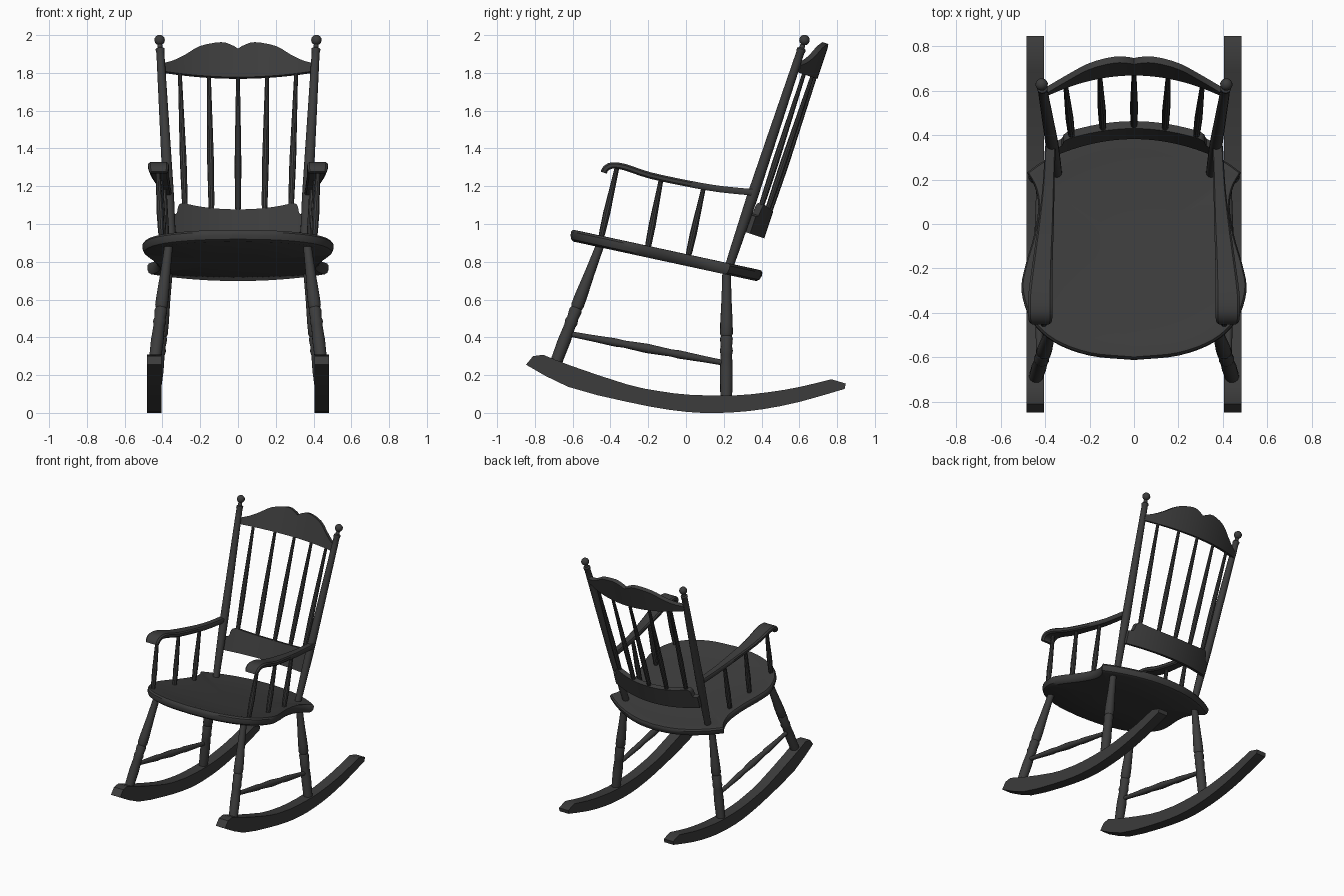
import bpy, bmesh, math
from mathutils import Vector

cube = bpy.data.objects.get("Cube")
if cube:
    bpy.data.objects.remove(cube, do_unlink=True)

paint = bpy.data.materials.new("dark_charcoal")
paint.use_nodes = True
COLOUR = (0.045, 0.045, 0.045, 1)
paint.diffuse_color = COLOUR
bsdf = paint.node_tree.nodes["Principled BSDF"]
bsdf.inputs["Base Color"].default_value = COLOUR
bsdf.inputs["Roughness"].default_value = 0.6
parts = []


def loft(name, rings):
    """Skin a list of equal closed rings and cap both ends."""
    bm = bmesh.new()
    loops = [[bm.verts.new(p) for p in ring] for ring in rings]
    n = len(loops[0])
    for a, b in zip(loops, loops[1:]):
        for i in range(n):
            j = (i + 1) % n
            bm.faces.new((a[i], a[j], b[j], b[i]))
    bm.faces.new(loops[0])
    bm.faces.new(loops[-1])
    bmesh.ops.recalc_face_normals(bm, faces=bm.faces)
    mesh = bpy.data.meshes.new(name)
    bm.to_mesh(mesh)
    bm.free()
    mesh.materials.append(paint)
    obj = bpy.data.objects.new(name, mesh)
    bpy.context.collection.objects.link(obj)
    parts.append(obj)
    return obj


def turned(name, start, end, profile, sides=14):
    """Lathe a (fraction, radius) profile along a line."""
    start, end = Vector(start), Vector(end)
    axis = end - start
    turn = axis.to_track_quat("Z", "Y")
    angles = [math.tau * i / sides for i in range(sides)]
    return loft(name, [[start + axis * t + turn @ Vector((r * math.cos(a), r * math.sin(a), 0))
                        for a in angles] for t, r in profile])


def spline(points, steps=4):
    """Catmull-Rom curve through the points."""
    pts = [Vector(p) for p in points]
    ext = [2 * pts[0] - pts[1]] + pts + [2 * pts[-1] - pts[-2]]
    out = []
    for a, b, c, d in zip(ext, ext[1:], ext[2:], ext[3:]):
        for s in range(steps):
            t = s / steps
            out.append((2 * b + (c - a) * t + (2 * a - 5 * b + 4 * c - d) * t * t
                        + (3 * b - a - 3 * c + d) * t ** 3) / 2)
    return out + [pts[-1]]


# Seat: saddle outline, tilted back, with rounded edge and shallow dish
sides_curve = spline([(0, -.605), (.2, -.585), (.36, -.525), (.46, -.43), (.505, -.3),
                      (.49, -.19), (.45, -.05), (.43, .08), (.445, .17), (.48, .235)])
back_curve = spline([(.48, .235), (.40, .29), (.27, .355), (.13, .395), (0, .407)])
half = sides_curve + back_curve[1:]
outline = half + [Vector((-p.x, p.y)) for p in reversed(half[1:-1])]
SLOPE = .216


def seat_ring(scale, depth):
    ring = []
    for p in outline:
        x, y = p.x * scale, (p.y + .1) * scale - .1
        ring.append((x, y - SLOPE * depth, .841 - SLOPE * y - depth))
    return ring


loft("seat", [seat_ring(s, d) for s, d in (
    (.3, .06), (.955, .06), (.985, .05), (1, .03), (1, .012), (.985, .001), (.95, 0),
    (.85, .006), (.65, .013), (.3, .016))])


# Backrest frame: x across, d backwards, h upwards along the lean
LEAN = math.radians(18.4)


def back(x, d, h):
    return Vector((x, .23 + h * math.sin(LEAN) + d * math.cos(LEAN),
                   .78 + h * math.cos(LEAN) - d * math.sin(LEAN)))


def bow(x, width, d_end, d_mid):
    return d_end + (d_mid - d_end) * (1 - (x / width) ** 2)


def curved_board(name, bottom, top, d_end, d_mid, thick):
    """Bowed board whose upper edge follows a half profile."""
    curve = spline(top, 3)
    width = curve[-1].x
    row = [(-p.x, p.y) for p in reversed(curve[1:])] + [(p.x, p.y) for p in curve]
    rings = []
    for x, h in row:
        d = bow(x, width, d_end, d_mid)
        rings.append([back(x, d, bottom), back(x, d + thick, bottom),
                      back(x, d + thick, h), back(x, d, h)])
    loft(name, rings)


curved_board("crest_rail", 1.085,
             [(0, 1.243), (.03, 1.262), (.09, 1.278), (.2, 1.25),
              (.28, 1.193), (.34, 1.155), (.405, 1.125)], -.005, .1, .03)
curved_board("lower_back_slat", .195,
             [(0, .345), (.12, .347), (.23, .355), (.29, .362), (.315, .345),
              (.325, .3), (.355, .29)], .015, .095, .035)

# Back spindles
for i in range(-2, 3):
    low, high = i * .14, i * .154
    turned(f"back_spindle_{i + 3}",
           back(low, bow(low, .355, .03, .112), .33),
           back(high, bow(high, .405, .01, .115), 1.1),
           [(0, .014), (.1, .016), (.35, .018), (.6, .015), (1, .010)], 10)

SPINDLE = [(0, .014), (.1, .017), (.35, .019), (.7, .015), (1, .012)]
LEG = [(0, .022), (.12, .024), (.25, .027), (.42, .033), (.5, .034), (.52, .029),
       (.54, .034), (.6, .030), (.63, .035), (.66, .030), (.78, .034), (1, .031)]

# Rocker side profile, lower edge then upper edge
rocker_low = spline([(-.847, .255), (-.624, .138), (-.31, .058), (-.085, .016), (.085, 0),
                     (.25, .003), (.41, .02), (.6, .058), (.84, .127)], 2)
rocker_high = spline([(-.757, .308), (-.61, .25), (-.31, .15), (-.14, .115), (.02, .096),
                      (.25, .092), (.44, .11), (.6, .137), (.77, .178)], 2)
rocker = rocker_low + [Vector((.846, .155))] + rocker_high[::-1] + [Vector((-.81, .3))]

# Armrest centre line: y, z, inner x, outer x
arm_path = [(-.435, 1.272, .372, .468), (-.425, 1.293, .368, .474), (-.39, 1.31, .366, .476),
            (-.32, 1.3, .366, .475), (-.19, 1.257, .366, .458), (.02, 1.212, .36, .428),
            (.18, 1.185, .357, .41), (.35, 1.168, .352, .40)]


def arm_rings(side):
    pts = spline([Vector(p) for p in arm_path], 3)
    rings = []
    for i, p in enumerate(pts):
        a, b = pts[max(i - 1, 0)], pts[min(i + 1, len(pts) - 1)]
        along = Vector((0, b.x - a.x, b.y - a.y)).normalized()
        up = Vector((0, -along.z, along.y))
        mid, wide = (p.z + p.w) / 2, (p.w - p.z) / 2
        section = [(1, .5), (.8, 1), (-.8, 1), (-1, .5), (-1, -.5), (-.8, -1), (.8, -1), (1, -.5)]
        rings.append([Vector((side * (mid + wide * u), p.x, p.y)) + up * (.017 * v)
                      for u, v in section])
    return rings


for side, word in ((1, "left"), (-1, "right")):
    def at(x, y, z):
        return Vector((side * x, y, z))

    loft(word + "_rocker", [[at(x, p.x, p.y) for p in rocker] for x in (.405, .483)])
    loft(word + "_armrest", arm_rings(side))

    # Back post with ball finial
    post = [(0, .022), (.1, .025), (.3, .029), (.36, .029), (.6, .026), (.9, .022),
            (.945, .021), (.95, .024), (.96, .024), (.965, .014), (.975, .014)]
    ball = [(.9985 - .0215 * math.cos(a), max(.002, .028 * math.sin(a)))
            for a in (math.pi * k / 8 for k in range(1, 9))]
    turned(word + "_back_post", back(side * .345, 0, -.03), back(side * .415, 0, 1.26),
           post + ball)

    # Spindles under the arm
    for name, low, high in (("front", (.405, -.45, .925), (.425, -.365, 1.3)),
                            ("middle", (.395, -.205, .86), (.41, -.13, 1.245)),
                            ("rear", (.38, .01, .82), (.39, .095, 1.2))):
        turned(f"{word}_{name}_arm_spindle", at(*low), at(*high), SPINDLE, 10)

    # Legs and side stretcher
    turned(word + "_front_leg", at(.365, -.45, .9), at(.445, -.70, .235), LEG)
    turned(word + "_rear_leg", at(.365, .215, .77), at(.445, .213, .07), LEG)
    turned(word + "_stretcher", at(.425, -.625, .42), at(.425, .215, .262),
           [(0, .014), (.15, .017), (.3, .022), (.35, .019), (.5, .025), (.65, .019),
            (.7, .022), (.85, .017), (1, .014)], 12)

# Smooth rounded surfaces, keep edges crisp
bpy.ops.object.select_all(action="DESELECT")
for obj in parts:
    obj.select_set(True)
bpy.context.view_layer.objects.active = parts[0]
bpy.ops.object.shade_smooth_by_angle(angle=math.radians(35))
